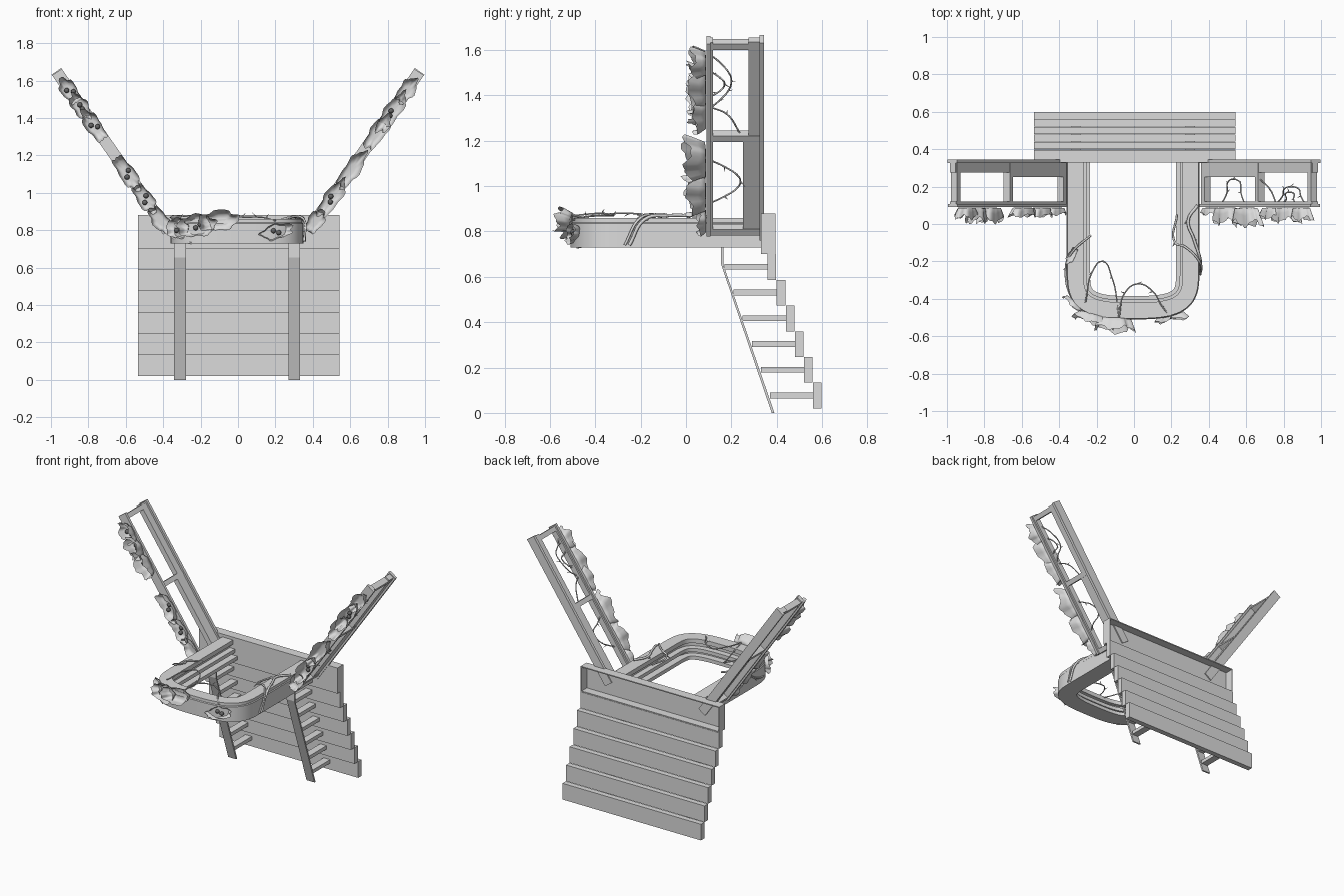
import bpy, bmesh, math, random
from mathutils import Vector, Matrix

random.seed(4)
if "Cube" in bpy.data.objects:
    bpy.data.objects.remove(bpy.data.objects["Cube"], do_unlink=True)


def material(name, value):
    m = bpy.data.materials.new(name)
    m.use_nodes = True
    color = (value, value, value, 1)
    m.diffuse_color = color
    m.node_tree.nodes["Principled BSDF"].inputs["Base Color"].default_value = color
    return m


WOOD = material("pale grey", 0.71)
DARK = material("dark grey", 0.13)


def finish(name, bm, mat=WOOD, smooth=False):
    bmesh.ops.recalc_face_normals(bm, faces=bm.faces)
    me = bpy.data.meshes.new(name)
    bm.to_mesh(me)
    bm.free()
    me.materials.append(mat)
    for p in me.polygons:
        p.use_smooth = smooth
    ob = bpy.data.objects.new(name, me)
    bpy.context.collection.objects.link(ob)
    return ob


def box(name, x0, x1, y0, y1, z0, z1, place=Matrix()):
    bm = bmesh.new()
    size = Matrix.Diagonal((x1 - x0, y1 - y0, z1 - z0, 1))
    mid = Matrix.Translation(((x0 + x1) / 2, (y0 + y1) / 2, (z0 + z1) / 2))
    bmesh.ops.create_cube(bm, size=1, matrix=place @ mid @ size)
    return finish(name, bm)


def extrude_x(name, profile, x0, x1):
    bm = bmesh.new()
    face = bm.faces.new([bm.verts.new((x0, y, z)) for y, z in profile])
    new = bmesh.ops.extrude_face_region(bm, geom=[face])["geom"]
    bmesh.ops.translate(bm, vec=(x1 - x0, 0, 0),
                        verts=[v for v in new if isinstance(v, bmesh.types.BMVert)])
    return finish(name, bm)


# Back wall: top board is a shallow tray open to the rear
L, R = -0.535, 0.543
box("top_board_face", L, R, 0.33, 0.337, 0.70, 0.88)
box("top_board_cap", L, R, 0.33, 0.395, 0.873, 0.88)
box("top_board_base", L, R, 0.33, 0.395, 0.70, 0.707)
for x in (L, R - 0.007):
    box("top_board_end", x, x + 0.007, 0.33, 0.395, 0.70, 0.88)

# Overlapping boards below it, each with two rungs to the legs
for i in range(6):
    y, z = 0.36 + 0.04 * i, 0.587 - 0.1135 * i
    box("wall_board", L, R, y, y + 0.038, z, z + 0.1135)
    for x in (-0.31, 0.30):
        box("rung", x - 0.025, x + 0.025, y - 0.19, y, z + 0.045, z + 0.07)

# Slanted legs
leg = [(0.155, 0.74), (0.166, 0.74), (0.166, 0.65), (0.39, 0), (0.378, 0), (0.155, 0.655)]
for x in (-0.31, 0.30):
    extrude_x("leg", leg, x - 0.031, x + 0.031)

# U-shaped rail: a stepped section swept round a rounded path
section = [(0, 0.73), (0, 0.835), (0.005, 0.84), (0.005, 0.86),
           (0.09, 0.86), (0.09, 0.83), (0.065, 0.83), (0.065, 0.80), (0.105, 0.80),
           (0.105, 0.775), (0.08, 0.775), (0.08, 0.755), (0.125, 0.755), (0.125, 0.73)]


def rail_point(t):
    c, s = math.cos(t), math.sin(t)
    return Vector((-0.005 + math.copysign(abs(c) ** 0.66, c) * 0.355,
                   -0.25 - 0.26 * abs(s) ** 0.66, 0))


path = [Vector((0.35, 0.33, 0))]
path += [rail_point(math.pi * i / 40) for i in range(41)]
path += [Vector((-0.36, 0.33, 0))]
bm = bmesh.new()
rings = []
for i, p in enumerate(path):
    tangent = (path[min(i + 1, len(path) - 1)] - path[max(i - 1, 0)]).normalized()
    if i in (1, len(path) - 2):
        tangent = Vector((0, -1 if i == 1 else 1, 0))
    inward = Vector((tangent.y, -tangent.x, 0))
    rings.append([bm.verts.new(p + inward * d + Vector((0, 0, z))) for d, z in section])
n = len(section)
for a, b in zip(rings, rings[1:]):
    for j in range(n):
        bm.faces.new((a[j], a[(j + 1) % n], b[(j + 1) % n], b[j]))
bm.faces.new(rings[0])
bm.faces.new(rings[-1])
rail = finish("curved_rail", bm)
bpy.context.view_layer.objects.active = rail
rail.select_set(True)
bpy.ops.object.shade_smooth_by_angle(angle=math.radians(30))
rail.select_set(False)

# Two leaning ladder frames; local x runs up the slope
FOOT, TOP = Vector((0.375, 0, 0.795)), Vector((0.968, 0, 1.645))
RISE = TOP - FOOT
LEN = RISE.length
slope = Matrix.Rotation(-math.atan2(RISE.z, RISE.x), 4, "Y")
for side, label in ((1, "left"), (-1, "right")):
    place = Matrix.Scale(side, 4, (1, 0, 0)) @ Matrix.Translation(FOOT) @ slope
    box(label + "_front_flange", 0, LEN, 0.09, 0.108, -0.031, 0.031, place)
    box(label + "_front_web", 0, LEN, 0.105, 0.12, -0.02, 0.02, place)
    box(label + "_rear_web", 0, LEN, 0.275, 0.328, -0.018, 0.018, place)
    box(label + "_lower_rear_web", 0, LEN / 2, 0.252, 0.28, -0.018, 0.018, place)
    box(label + "_rear_flange", -0.02, LEN + 0.005, 0.325, 0.345, -0.031, 0.031, place)
    for s in (0.015, LEN / 2, LEN - 0.025):
        box(label + "_crosspiece", s - 0.016, s + 0.016, 0.1, 0.33, -0.02, 0.02, place)


def leaf(center, along, out, length, width, depth, berries=True):
    """Ruffled steep-sided cup opening outwards, with dark berries in its hollow."""
    u, w = Vector(along).normalized(), Vector(out).normalized()
    v = w.cross(u)
    c, phase = Vector(center), random.random() * 6
    bm = bmesh.new()
    base = bm.verts.new(c)
    segs, last = 36, None
    for r, rise in ((0.4, 0), (0.75, 0.05), (0.85, 0.4), (0.95, 0.75), (1, 1)):
        ring = []
        for k in range(segs):
            t = math.tau * k / segs
            lobe = 1 + r * (0.1 * math.sin(5 * t + phase) + 0.06 * math.sin(9 * t - phase))
            lift = depth * rise * (0.85 + 0.2 * math.sin(4 * t + phase)
                                   + 0.08 * math.sin(11 * t))
            ring.append(bm.verts.new(c + u * (r * lobe * length * math.cos(t))
                                     + v * (r * lobe * width * math.sin(t)) + w * lift))
        for k in range(segs):
            m = (k + 1) % segs
            bm.faces.new((last[k], last[m], ring[m], ring[k]) if last
                         else (base, ring[m], ring[k]))
        last = ring
    finish("leaf", bm, smooth=True)
    if not berries:
        return
    bm = bmesh.new()
    for k in (-1, 1):
        p = c + w * 0.015 + (u * k + v * k * math.sin(phase)) * 0.013
        bmesh.ops.create_icosphere(bm, subdivisions=2, radius=0.014,
                                   matrix=Matrix.Translation(p))
    finish("berries", bm, DARK, True)


# Leaves on the ladder fronts: fraction up the slope, size, depth, berries
LEAVES = {1: ((0.06, 0.07, 0.04, False), (0.2, 0.12, 0.09, True), (0.38, 0.12, 0.1, False),
              (0.62, 0.11, 0.06, False), (0.74, 0.13, 0.08, True), (0.88, 0.08, 0.07, False)),
          -1: ((0.07, 0.08, 0.04, False), (0.2, 0.09, 0.05, True), (0.36, 0.11, 0.05, True),
               (0.66, 0.1, 0.08, True), (0.78, 0.08, 0.08, True), (0.88, 0.08, 0.06, True))}
for side, rows in LEAVES.items():
    for f, size, depth, berries in rows:
        p = FOOT + RISE * f
        leaf((side * p.x, 0.088, p.z), (side * RISE.x, 0, RISE.z),
             (0.1 * side, -1, 0.05), size, 0.043, depth, berries)

# Leaves on the curved rail
leaf((-0.31, -0.42, 0.81), (1, -0.9, 0), (-0.7, -1, 0), 0.08, 0.055, 0.03)
leaf((-0.21, -0.485, 0.82), (1, -0.3, 0.1), (-0.3, -1, 0.1), 0.11, 0.06, 0.05)
leaf((-0.1, -0.505, 0.84), (1, -0.05, 0.1), (-0.1, -1, 0.2), 0.11, 0.055, 0.07, False)
leaf((0.2, -0.48, 0.79), (1, 0.2, 0.25), (0.25, -1, 0.1), 0.09, 0.04, 0.04)
leaf((-0.33, -0.17, 0.862), (0.6, 1, 0), (-0.4, 0, 1), 0.05, 0.022, 0.015, False)


def vine(points, radius=0.0038):
    """Smooth thorny stem through the given points."""
    cu = bpy.data.curves.new("vine", "CURVE")
    cu.dimensions, cu.bevel_depth, cu.bevel_resolution = "3D", radius, 1
    cu.resolution_u = 8
    sp = cu.splines.new("BEZIER")
    sp.bezier_points.add(len(points) - 1)
    for bp, p in zip(sp.bezier_points, points):
        bp.co = p
        bp.handle_left_type = bp.handle_right_type = "AUTO"
    for p in points[1:-1]:
        thorn = cu.splines.new("POLY")
        thorn.points.add(1)
        tip = Vector(p) + Vector([random.uniform(-0.025, 0.025) for _ in p])
        thorn.points[0].co, thorn.points[1].co = (*p, 1), (*tip, 1)
        thorn.points[1].radius = 0.1
    cu.materials.append(WOOD)
    bpy.context.collection.objects.link(bpy.data.objects.new("vine", cu))


# Vines arching behind the left ladder front
for f0, f1, reach in ((0.15, 0.38, 0.14), (0.64, 0.93, 0.1), (0.7, 0.84, 0.07)):
    arc = []
    for k in range(7):
        p = FOOT.lerp(TOP, f0 + (f1 - f0) * k / 6)
        arc.append((p.x + 0.012 * math.sin(2 * k), 0.1 + reach * math.sin(math.pi * k / 6), p.z))
    vine(arc)
p, q = FOOT.lerp(TOP, 0.65), FOOT.lerp(TOP, 0.5)
vine([(p.x, 0.11, p.z), (p.x - 0.03, 0.18, p.z - 0.03), (q.x, 0.24, q.z + 0.01)])

# Vines looping inside and around the curved rail
vine([(-0.26, -0.42, 0.87), (-0.22, -0.25, 0.88), (-0.17, -0.2, 0.87),
      (-0.12, -0.28, 0.84), (-0.08, -0.5, 0.87)])
vine([(-0.08, -0.5, 0.87), (-0.05, -0.37, 0.88), (0.02, -0.32, 0.87),
      (0.1, -0.36, 0.87), (0.15, -0.44, 0.865), (0.2, -0.5, 0.85)])
vine([(-0.23, -0.06, 0.87), (-0.33, -0.15, 0.87), (-0.365, -0.24, 0.8), (-0.33, -0.4, 0.75),
      (-0.25, -0.48, 0.73)], 0.006)
vine([(0.34, 0.1, 0.865), (0.29, 0.02, 0.87), (0.32, -0.08, 0.87),
      (0.352, -0.18, 0.855), (0.356, -0.25, 0.74)], 0.008)
vine([(0.23, 0.05, 0.84), (0.22, -0.1, 0.85), (0.27, -0.12, 0.867),
      (0.35, -0.2, 0.86), (0.356, -0.27, 0.74)], 0.006)
